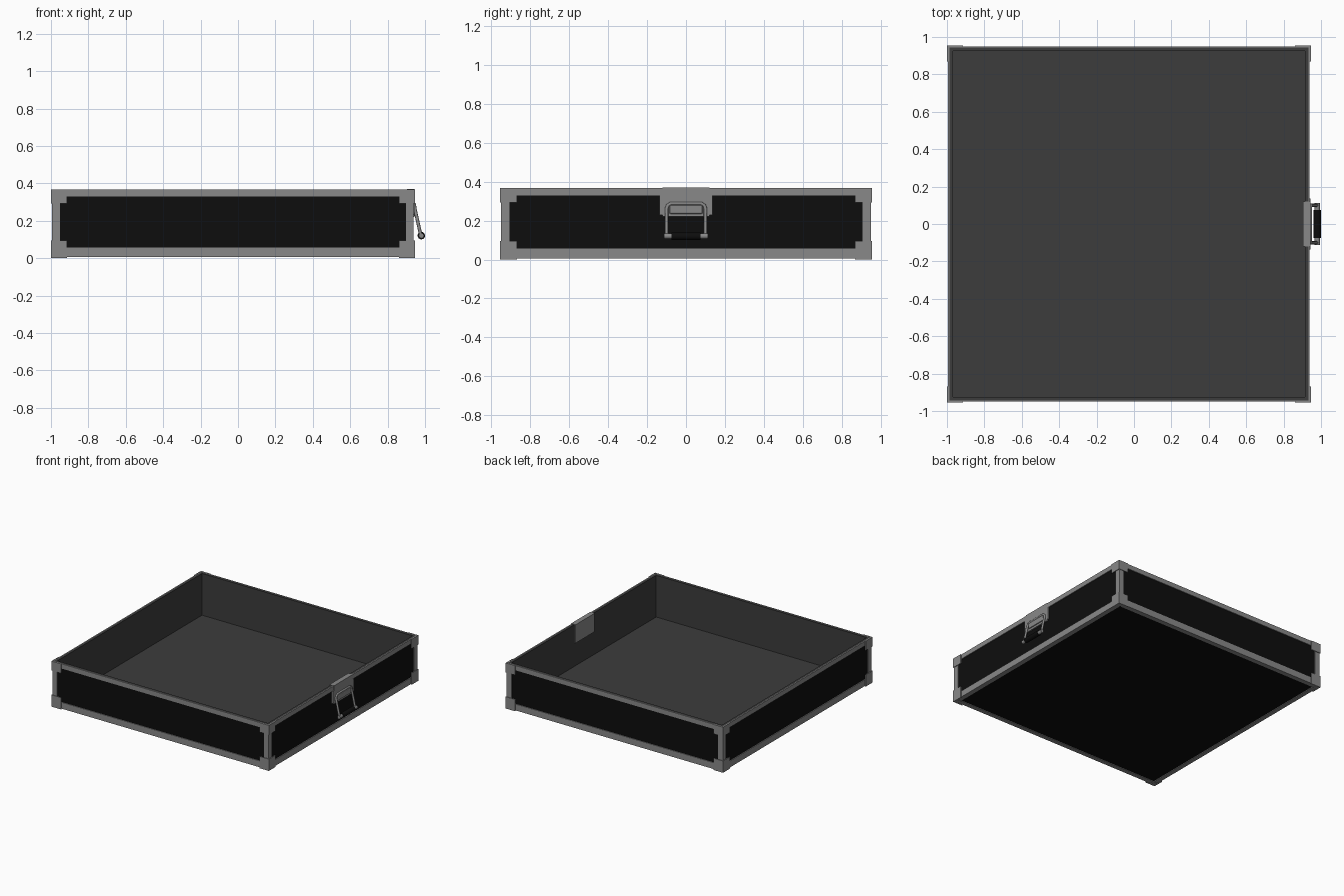
import bpy, bmesh, math
from mathutils import Vector

if "Cube" in bpy.data.objects:
    bpy.data.objects.remove(bpy.data.objects["Cube"])

CX = -0.0275                      # tray centre in x (the handle sticks out to x = 1)
BX, BY = 0.960, 0.943             # tray body half sizes
FX, FY = 0.967, 0.950             # metal edging half sizes
KX, KY = 0.9725, 0.955            # corner cap half sizes
TOP = 0.367


def mat(name, c):
    m = bpy.data.materials.new(name)
    m.diffuse_color = (*c, 1)
    m.use_nodes = True
    m.node_tree.nodes["Principled BSDF"].inputs["Base Color"].default_value = m.diffuse_color
    return m


BLACK = mat("black panel", (0.004, 0.004, 0.004))
GREY = mat("dark grey lining", (0.045, 0.045, 0.045))
METAL = mat("brushed metal", (0.25, 0.25, 0.25))


def finish(bm, name, mats):
    bmesh.ops.recalc_face_normals(bm, faces=bm.faces)
    me = bpy.data.meshes.new(name)
    bm.to_mesh(me)
    bm.free()
    ob = bpy.data.objects.new(name, me)
    bpy.context.collection.objects.link(ob)
    for m in mats:
        me.materials.append(m)
    return ob


def add_box(bm, x0, x1, y0, y1, z0, z1):
    vs = bmesh.ops.create_cube(bm, size=1)["verts"]
    for v in vs:
        v.co = Vector((x1 if v.co.x > 0 else x0, y1 if v.co.y > 0 else y0,
                       z1 if v.co.z > 0 else z0))
    return vs


def boxes(name, m, items, bevel=0):
    bm = bmesh.new()
    for b in items:
        add_box(bm, *b)
    ob = finish(bm, name, [m])
    if bevel:
        mod = ob.modifiers.new("bevel", "BEVEL")
        mod.width, mod.segments = bevel, 2
    return ob


# Tray body: box with inset floor, black outside and grey lining inside
bm = bmesh.new()
add_box(bm, CX - BX, CX + BX, -BY, BY, 0.01, TOP)
top = max(bm.faces, key=lambda f: f.calc_center_median().z)
bmesh.ops.inset_individual(bm, faces=[top], thickness=0.027)
ext = bmesh.ops.extrude_discrete_faces(bm, faces=[top])["faces"][0]
rim = list(ext.verts)
bmesh.ops.translate(bm, verts=rim, vec=(0, 0, 0.03 - TOP))
# Notch in the handle wall
for co, no in (((0, .12, 0), (0, 1, 0)), ((0, -.12, 0), (0, 1, 0)), ((0, 0, .22), (0, 0, 1))):
    bmesh.ops.bisect_plane(bm, geom=bm.verts[:] + bm.edges[:] + bm.faces[:],
                           plane_co=co, plane_no=no)
cut = []
for f in bm.faces:
    c = f.calc_center_median()
    if c.x > 0.88 and abs(c.y) < 0.12 and c.z > 0.22:
        cut.append(f)
bmesh.ops.delete(bm, geom=cut, context="FACES")
body = finish(bm, "tray_body", [BLACK, GREY])
for p in body.data.polygons:
    c = p.center
    outside = (c.z < 0.011 or abs(c.x - CX) > BX - 0.001 or abs(c.y) > BY - 0.001)
    p.material_index = 0 if outside else 1

# Metal edging: top and bottom strips, underside strips and corner posts
strips = []
for s in (-1, 1):
    for z0, z1 in ((0.005, 0.056), (0.329, TOP)):
        strips.append((CX - FX, CX + FX, *sorted((s * BY, s * FY)), z0, z1))
        strips.append((*sorted((CX + s * BX, CX + s * FX)), -BY, BY, z0, z1))
    strips.append((CX - BX, CX + BX, *sorted((s * (BY - .03), s * BY)), 0.005, 0.01))
    strips.append((*sorted((CX + s * (BX - .03), CX + s * BX)), -BY + .03, BY - .03, 0.005, 0.01))
    for t in (-1, 1):
        strips.append((*sorted((CX + s * FX, CX + s * 0.925)), *sorted((t * BY, t * FY)), .056, .329))
        strips.append((*sorted((CX + s * BX, CX + s * FX)), *sorted((t * BY, t * 0.907)), .056, .329))
boxes("metal_edging", METAL, strips)

# Corner caps at all eight corners
caps = []
for s in (-1, 1):
    for t in (-1, 1):
        for z0, z1 in ((0, 0.095), (0.292, TOP + 0.001)):
            caps.append((*sorted((CX + s * 0.887, CX + s * KX)), *sorted((t * FY, t * KY)), z0, z1))
            caps.append((*sorted((CX + s * FX, CX + s * KX)), *sorted((t * 0.868, t * FY)), z0, z1))
        caps.append((*sorted((CX + s * 0.93, CX + s * FX)), *sorted((t * 0.912, t * FY)), 0, 0.005))
boxes("corner_caps", METAL, caps)

# Handle plate filling the notch, with a wider lower flange and raised mount
boxes("handle_plate", METAL, [(0.903, 0.943, -0.12, 0.12, 0.22, TOP + 0.002)])
boxes("handle_flange", METAL, [(0.9325, 0.943, s * 0.1275 - 0.0075, s * 0.1275 + 0.0075, 0.23, 0.33)
                               for s in (-1, 1)])
boxes("handle_mount", METAL, [(0.94, 0.952, -0.085, 0.085, 0.235, 0.28)], 0.006)

# Bail: bent round bar hanging outward from the plate
cu = bpy.data.curves.new("handle_bail", "CURVE")
cu.dimensions = "3D"
cu.bevel_depth = 0.009
cu.bevel_resolution = 2
cu.use_fill_caps = True
half = [(0.978, 0.1, 0.12), (0.946, 0.1, 0.262), (0.944, 0.094, 0.278), (0.943, 0.078, 0.288)]
path = half + [(x, -y, z) for x, y, z in reversed(half)]
sp = cu.splines.new("POLY")
sp.points.add(len(path) - 1)
for p, c in zip(sp.points, path):
    p.co = (*c, 1)
bail = bpy.data.objects.new("handle_bail", cu)
bpy.context.collection.objects.link(bail)
cu.materials.append(METAL)


# Grip and its metal end collars
def rod(name, r, y0, y1, m):
    bpy.ops.mesh.primitive_cylinder_add(vertices=16, radius=r, depth=y1 - y0,
                                        location=(0.98, (y0 + y1) / 2, 0.12),
                                        rotation=(math.pi / 2, 0, 0))
    ob = bpy.context.object
    ob.name = name
    ob.data.materials.append(m)
    bpy.ops.object.shade_smooth_by_angle()


rod("handle_grip", 0.020, -0.075, 0.075, BLACK)
for s, n in ((-1, "front"), (1, "back")):
    a, b = sorted((s * 0.075, s * 0.112))
    rod("grip_collar_" + n, 0.014, a, b, METAL)
